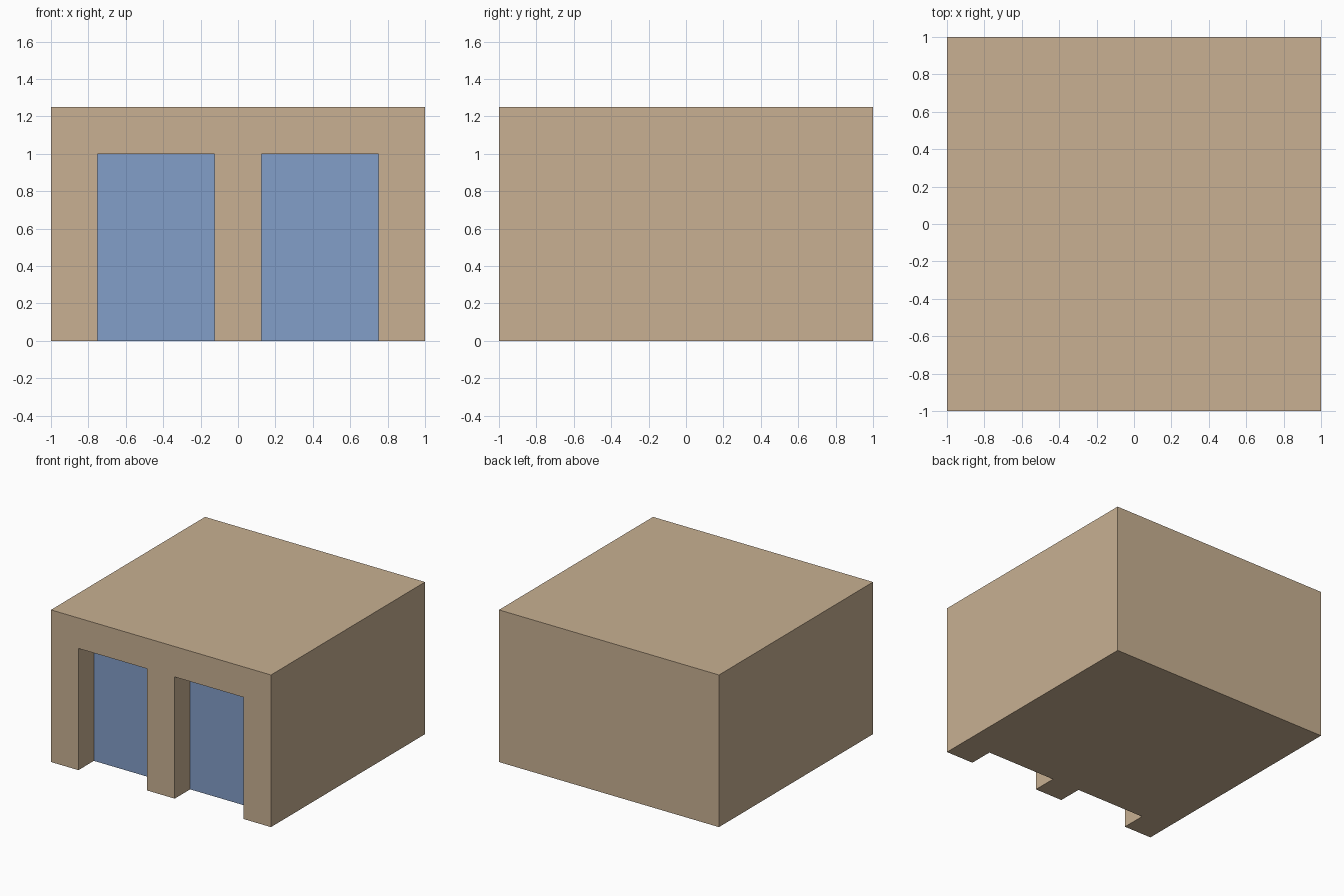
import bpy

if "Cube" in bpy.data.objects:
    bpy.data.objects.remove(bpy.data.objects["Cube"])

W, D, H = 2.0, 2.0, 1.25          # building size
DOOR_X = (0.125, 0.75)            # inner and outer edge of each doorway
DOOR_H, RECESS = 1.0, 0.2


def material(name, rgb):
    m = bpy.data.materials.new(name)
    m.diffuse_color = (*rgb, 1.0)
    m.use_nodes = True
    m.node_tree.nodes["Principled BSDF"].inputs["Base Color"].default_value = m.diffuse_color
    return m


def box(name, lo, hi):
    size = [b - a for a, b in zip(lo, hi)]
    mid = [(a + b) / 2 for a, b in zip(lo, hi)]
    bpy.ops.mesh.primitive_cube_add(size=1, location=mid)
    ob = bpy.context.object
    ob.name = name
    ob.scale = size
    bpy.ops.object.transform_apply(location=True, rotation=True, scale=True)
    return ob


tan = material("tan_wall", (0.578, 0.434, 0.287))
blue = material("blue_door", (0.223, 0.342, 0.578))

# Solid building block
building = box("building", (-W / 2, -D / 2, 0), (W / 2, D / 2, H))
building.data.materials.append(tan)
building.data.materials.append(blue)

# Two recessed doorways cut into the front
for side in (-1, 1):
    x0, x1 = sorted(side * x for x in DOOR_X)
    cutter = box("doorway_cutter", (x0, -D / 2 - 0.2, -0.2),
                 (x1, -D / 2 + RECESS, DOOR_H))
    cutter.hide_render = True
    mod = building.modifiers.new("doorway", 'BOOLEAN')
    mod.operation = 'DIFFERENCE'
    mod.solver = 'EXACT'
    mod.object = cutter
    bpy.context.view_layer.objects.active = building
    bpy.ops.object.modifier_apply(modifier=mod.name)
    bpy.data.objects.remove(cutter, do_unlink=True)

# Door panels are the forward-facing faces set back from the front wall
for f in building.data.polygons:
    is_door = f.normal.y < -0.9 and f.center.y > -D / 2 + RECESS / 2
    f.material_index = 1 if is_door else 0
    f.use_smooth = False
